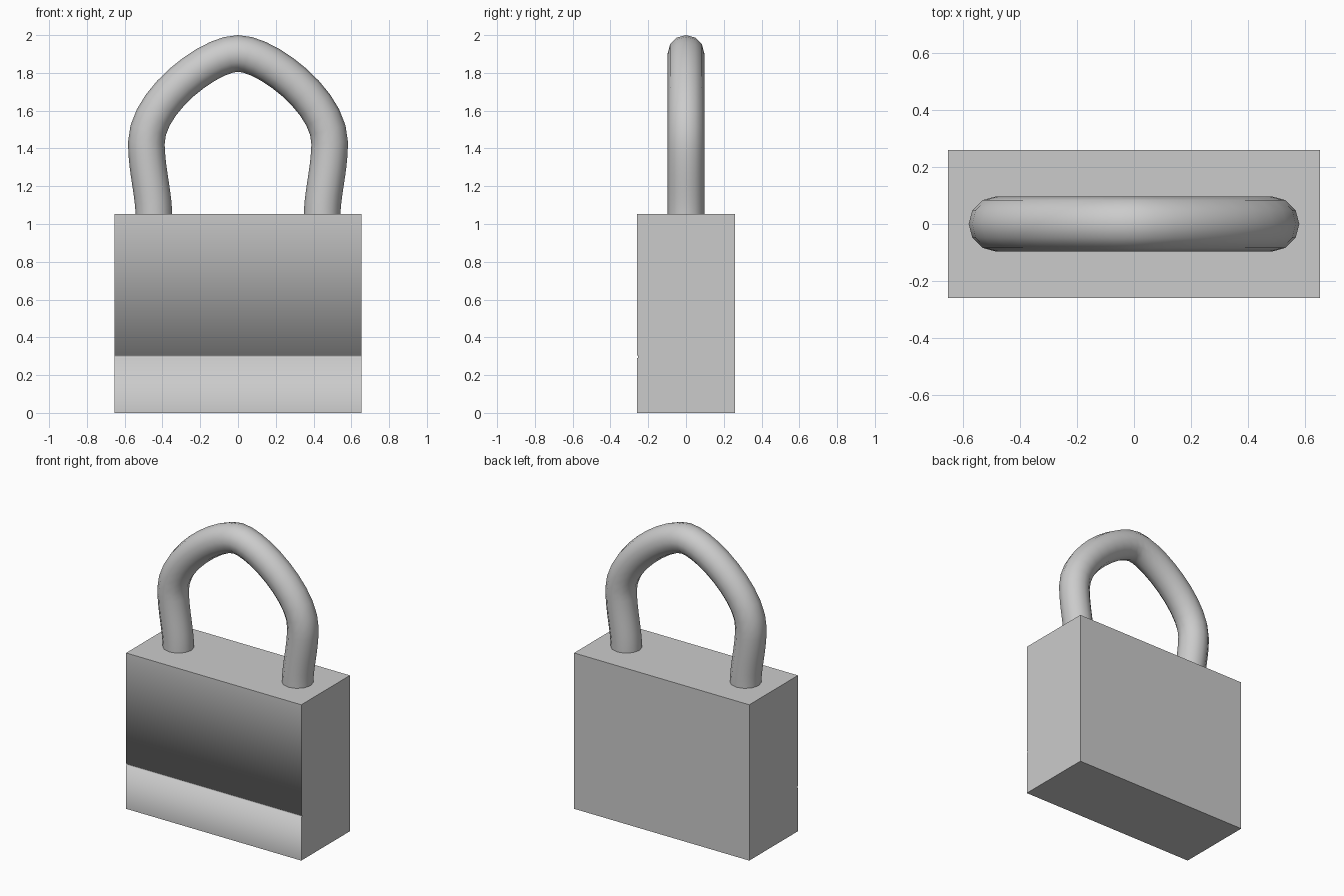
import bpy, bmesh, math
from mathutils import Vector
from mathutils.geometry import interpolate_bezier

if "Cube" in bpy.data.objects:
    bpy.data.objects.remove(bpy.data.objects["Cube"])

grey = bpy.data.materials.new("steel_grey")
grey.diffuse_color = (0.6, 0.6, 0.6, 1)
grey.use_nodes = True
grey.node_tree.nodes["Principled BSDF"].inputs["Base Color"].default_value = grey.diffuse_color


def finish(bm, name):
    bmesh.ops.recalc_face_normals(bm, faces=bm.faces)
    # smooth everywhere, hard at the box corners and tube ends
    for f in bm.faces:
        f.smooth = True
    for e in bm.edges:
        if len(e.link_faces) == 2:
            a, b = e.link_faces
            along_groove = abs(e.verts[0].co.z - 0.3) < 0.02 and abs(e.verts[1].co.z - 0.3) < 0.02
            e.smooth = a.normal.angle(b.normal) < math.radians(40) or \
                (along_groove and abs(a.normal.x) < 0.5 and abs(b.normal.x) < 0.5)
    me = bpy.data.meshes.new(name)
    bm.to_mesh(me)
    bm.free()
    me.materials.append(grey)
    ob = bpy.data.objects.new(name, me)
    bpy.context.collection.objects.link(ob)


# Body: side profile (y, z) with a fine groove across the front, extruded in x
HX, HY, H = 0.655, 0.26, 1.053
profile = [(-HY, 0), (HY, 0), (HY, H), (-HY, H),
           (-HY, 0.305), (-HY + 0.006, 0.305), (-HY + 0.006, 0.291), (-HY, 0.291)]
bm = bmesh.new()
face = bm.faces.new([bm.verts.new((-HX, y, z)) for y, z in profile])
ext = bmesh.ops.extrude_face_region(bm, geom=[face], use_keep_orig=True)
bmesh.ops.translate(bm, vec=(2 * HX, 0, 0),
                    verts=[v for v in ext["geom"] if isinstance(v, bmesh.types.BMVert)])
finish(bm, "lock_body")

# Shackle: half centre line from foot to crown, mirrored, swept with a 12-sided ring
R, SIDES = 0.097, 12
spans = [((0.445, 1.04), (0.447, 1.17), (0.485, 1.29), (0.485, 1.43)),
         ((0.485, 1.43), (0.485, 1.65), (0.15, 1.903), (0, 1.903))]
half = []
for span in spans:
    pts = interpolate_bezier(*[Vector((x, 0, z)) for x, z in span], 11)
    half += pts if not half else pts[1:]
path = half + [Vector((-p.x, 0, p.z)) for p in reversed(half[:-1])]

bm = bmesh.new()
rings = []
for i, p in enumerate(path):
    t = (path[min(i + 1, len(path) - 1)] - path[max(i - 1, 0)]).normalized()
    if i in (0, len(path) - 1):
        t = Vector((0, 0, 1 if i == 0 else -1))
    across = Vector((t.z, 0, -t.x))
    rings.append([bm.verts.new(p + R * (across * math.cos(a) + Vector((0, math.sin(a), 0))))
                  for a in (2 * math.pi * k / SIDES for k in range(SIDES))])
for r, s in zip(rings, rings[1:]):
    for k in range(SIDES):
        n = (k + 1) % SIDES
        bm.faces.new((r[k], r[n], s[n], s[k]))
bm.faces.new(rings[0])
bm.faces.new(rings[-1])
finish(bm, "shackle")
